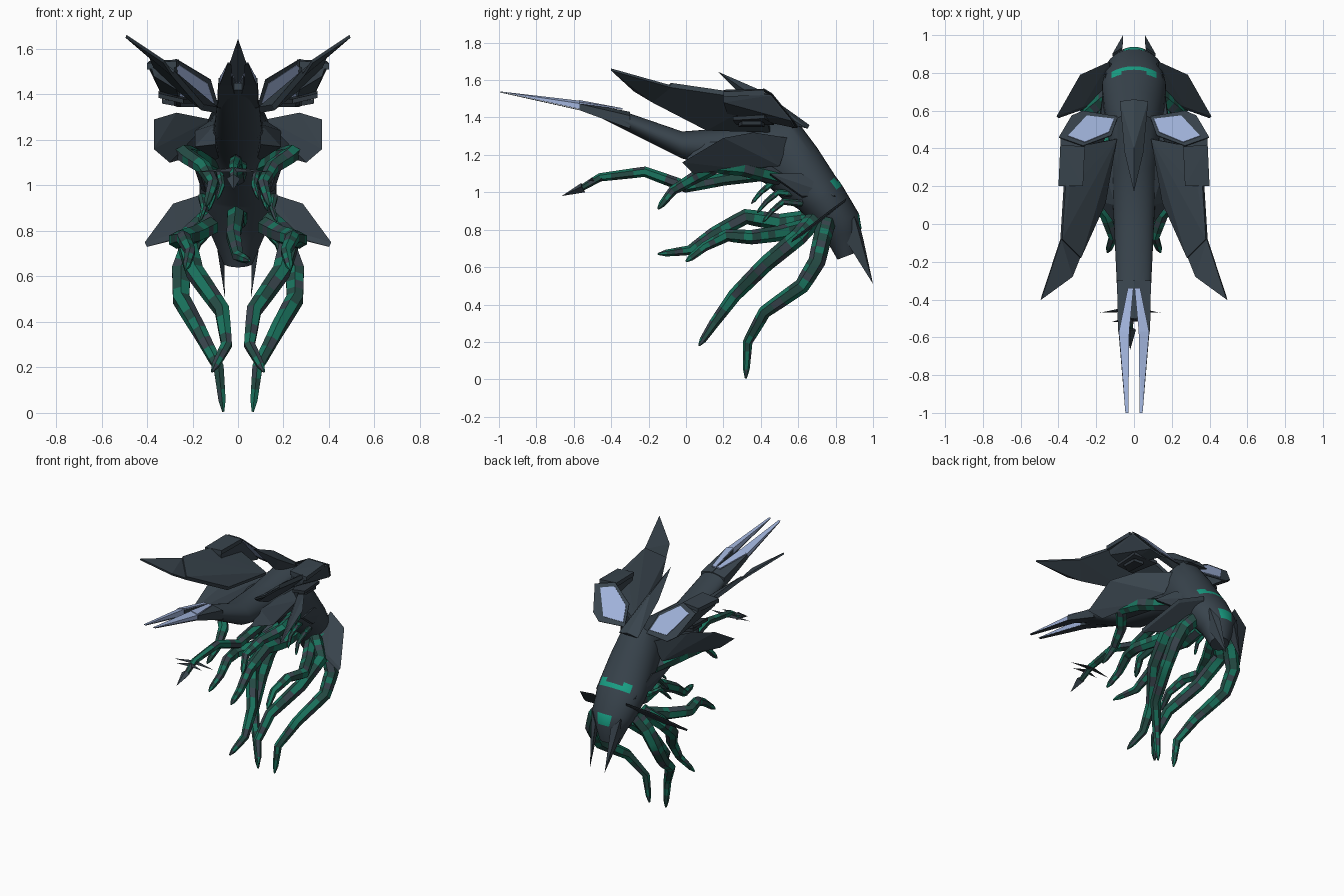
import bpy, bmesh, random
from math import sin, cos, pi
from mathutils import Vector

random.seed(4)
cube = bpy.data.objects.get("Cube")
if cube:
    bpy.data.objects.remove(cube, do_unlink=True)


def material(name, rgb):
    mat = bpy.data.materials.new(name)
    mat.use_nodes = True
    mat.diffuse_color = (*rgb, 1)
    mat.node_tree.nodes["Principled BSDF"].inputs["Base Color"].default_value = (*rgb, 1)
    return mat


slate = material("dark slate", (.04, .057, .073))
dark = material("near black slate", (.028, .038, .048))
pale = material("pale blue", (.36, .46, .72))
glow = material("bright green", (.01, .36, .24))
teal = material("deep green", (.01, .17, .11))
murk = material("murky green", (.018, .07, .058))


def finish(name, bm, mats, smooth=None):
    bmesh.ops.recalc_face_normals(bm, faces=bm.faces)
    mesh = bpy.data.meshes.new(name)
    bm.to_mesh(mesh)
    bm.free()
    obj = bpy.data.objects.new(name, mesh)
    bpy.context.collection.objects.link(obj)
    for mat in mats:
        mesh.materials.append(mat)
    if smooth:
        bpy.ops.object.select_all(action='DESELECT')
        obj.select_set(True)
        bpy.context.view_layer.objects.active = obj
        bpy.ops.object.shade_smooth_by_angle(angle=smooth)
    return obj


def hull(name, points, mat):
    """Faceted solid wrapped around the points."""
    bm = bmesh.new()
    for p in points:
        bm.verts.new(p)
    bmesh.ops.convex_hull(bm, input=bm.verts)
    loose = [v for v in bm.verts if not v.link_faces]
    bmesh.ops.delete(bm, geom=loose, context='VERTS')
    return finish(name, bm, [mat])


def flip(points, side):
    return [(p[0] * side, p[1], p[2]) for p in points]


def pair(name, points, mat, thick=None):
    """Left and right copies; thick turns an outline into a slab."""
    if thick:
        points = points + [tuple(Vector(p) + Vector(thick)) for p in points]
    for label, side in (("left", 1), ("right", -1)):
        hull(f"{name}_{label}", flip(points, side), mat)


def skin(bm, rings):
    """Join rings of vertices and cap the ends; returns faces by row."""
    n = len(rings[0])
    rows = [[bm.faces.new((a[i], a[(i + 1) % n], b[(i + 1) % n], b[i]))
             for i in range(n)] for a, b in zip(rings, rings[1:])]
    bm.faces.new(rings[0])
    bm.faces.new(rings[-1])
    return rows


def tentacle(name, points, radius, tip=.015):
    """Kinked tapering arm with mottled skin."""
    path, steps = [], 4
    for a, b in zip(points, points[1:]):
        path += [Vector(a).lerp(Vector(b), k / steps) for k in range(steps)]
    path.append(Vector(points[-1]))
    bm, rings, last = bmesh.new(), [], len(path) - 1
    for i, p in enumerate(path):
        t = (path[min(i + 1, last)] - path[max(i - 1, 0)]).normalized()
        u = t.cross(Vector((1, 0, 0))).normalized()
        v = t.cross(u)
        f = i / last
        r = (radius * (1 - f * f) + tip * f * f) * (.35 if i == last else 1)
        rings.append([bm.verts.new(p + r * (cos(k * pi / 3) * u + sin(k * pi / 3) * v))
                      for k in range(6)])
    for row in skin(bm, rings):
        for face in row:
            face.material_index = random.choice((0, 0, 1, 1, 2))
    finish(name, bm, [teal, murk, slate], .5)


# Body: back line and belly line (y, z each) plus half width
stations = [
    (-.5, 1.45, -.5, 1.42, .07), (-.34, 1.435, -.34, 1.34, .09),
    (-.02, 1.325, -.02, 1.18, .105), (.3, 1.35, .25, 1.12, .12),
    (.58, 1.4, .42, 1.05, .14), (.7, 1.24, .52, .96, .16),
    (.8, 1.085, .6, .91, .17), (.817, 1.063, .61, .9, .17), (.835, 1.037, .625, .885, .17),
    (.925, .885, .705, .8, .15), (.938, .81, .75, .745, .115),
    (.915, .68, .81, .64, .065)]
bm, rings, sides = bmesh.new(), [], 32
for ty, tz, by, bz, w in stations:
    mid = Vector((0, (ty + by) / 2, (tz + bz) / 2))
    up = Vector((0, (ty - by) / 2, (tz - bz) / 2))
    rings.append([bm.verts.new(mid + up * cos(a) + Vector((w * sin(a), 0, 0)))
                  for a in (2 * pi * i / sides for i in range(sides))])
# Glowing eye band with wider outer ends, and the tail patch
reach = {6: (.05, .12), 7: (0, .12), 9: (0, .055)}
for r, row in enumerate(skin(bm, rings)):
    for face in row:
        c = face.calc_center_median()
        low, high = reach.get(r, (0, 0))
        if low < abs(c.x) < high and c.y > .74:
            face.material_index = 1
finish("body", bm, [slate, glow], .6)

# Split beak: pale prongs with dark undersides in front of dark wedges
pair("beak_prong", [(.03, -1, 1.54), (.045, -1, 1.54), (.025, -.57, 1.49), (.08, -.57, 1.475),
                    (.028, -.57, 1.445), (.08, -.57, 1.445)], pale)
pair("prong_underside", [(.03, -.995, 1.538), (.046, -.995, 1.538),
                         (.026, -.57, 1.443), (.082, -.57, 1.443)], slate, (0, 0, -.004))
pair("beak_wedge", [(.025, -.57, 1.485), (.085, -.57, 1.473), (.025, -.57, 1.439),
                    (.085, -.57, 1.439), (0, -.3, 1.43), (.09, -.3, 1.41),
                    (.09, -.3, 1.34), (0, -.3, 1.34)], slate)
pair("beak_inlay", [(.025, -.57, 1.485), (.08, -.57, 1.474), (.05, -.48, 1.462),
                    (.033, -.34, 1.442), (.003, -.34, 1.442)], pale, (0, 0, .008))
pair("cheek", [(.08, .48, 1.1), (.19, .4, 1.24), (.19, .12, 1.17), (.1, 0, 1.18),
               (.1, .1, 1.27), (.1, .45, 1.3)], slate)

# Spike on the back
hull("dorsal_spike", [(0, .17, 1.645), (.05, .38, 1.5), (-.05, .38, 1.5),
                      (.075, .65, 1.34), (-.075, .65, 1.34), (0, .66, 1.36),
                      (0, .4, 1.545), (0, .42, 1.4)], slate)

# Swept wings
pair("wing_root", [(.1, .45, 1.32), (.16, .11, 1.33), (.29, -.18, 1.48),
                   (.39, -.08, 1.56), (.35, .18, 1.51), (.36, .4, 1.49)],
     slate, (-.01, 0, .025))
pair("wing_tip", [(.29, -.18, 1.48), (.33, -.28, 1.54), (.495, -.4, 1.65),
                  (.39, -.08, 1.56)], slate, (-.005, 0, .012))


def intake(outline, low, high):
    """Thin plate lying in the slanted plane at the back of the pod."""
    return [(x, y + d, 1.97 + .19 * x - 1.12 * y + d) for x, y in outline for d in (low, high)]


# Slanted frame with pale faces front and back, and the pod on its outer half
rim = [(.085, .57), (.27, .6), (.33, .575), (.398, .46), (.27, .415), (.12, .47)]
panel = [(.105, .555), (.25, .572), (.35, .465), (.26, .432), (.133, .485)]
pair("intake_frame", intake(rim, -.004, 0), slate)
pair("intake_panel", intake(panel, -.0055, .003), pale)
pair("wing_pod", intake([(.25, .59), (.33, .57), (.39, .46), (.27, .43)], -.012, -.006) +
     [(.27, .22, 1.42), (.37, .2, 1.48), (.385, .2, 1.53), (.28, .2, 1.535)], slate)
pair("pod_cover", [(.26, .41, 1.525), (.39, .42, 1.52), (.4, .2, 1.51), (.27, .2, 1.52)],
     slate, (0, 0, .028))
pair("wing_vane", [(.2, .47, 1.36), (.35, .42, 1.395), (.35, .25, 1.385), (.24, .27, 1.36)],
     dark, (0, 0, .02))
pair("vane_knob", [(.27, .42, 1.35), (.335, .4, 1.36), (.335, .3, 1.36), (.28, .28, 1.35)],
     dark, (0, 0, .02))

# Shoulder fins, lower fins, neck blades and tail spikes
pair("shoulder_fin", [(.12, .55, 1.29), (.27, .36, 1.32), (.37, .2, 1.29), (.37, -.02, 1.16),
                      (.3, .04, 1.1), (.25, .25, 1.13), (.16, .5, 1.14)], slate)
pair("lower_fin", [(.13, .86, .97), (.285, .79, .92), (.41, .57, .75),
                   (.27, .62, .79), (.13, .68, .82)], slate, (-.01, -.01, -.02))
pair("neck_blade", [(.15, .8, .98), (.17, .62, 1.1), (.2, .45, 1.1), (.16, .62, .98)],
     slate, (-.02, 0, -.01))
pair("tail_spike", [(.058, 1, .51), (.06, .935, .8), (.115, .9, .87),
                    (.1, .83, .78), (.06, .95, .74)], slate)

# Paired tentacles: path, thickness
arms = {
    "rear_tentacle": ([(.13, .75, .84), (.2, .73, .76), (.25, .7, .63), (.25, .62, .5),
                       (.17, .42, .36), (.085, .33, .2), (.065, .32, .005)], .05),
    "long_tentacle": ([(.13, .68, .85), (.23, .6, .76), (.19, .43, .62), (.07, .26, .45),
                       (.05, .15, .3), (.115, .07, .18)], .048),
    "side_tentacle": ([(.12, .65, .82), (.2, .5, .78), (.27, .35, .76), (.24, .22, .77),
                       (.21, .1, .71), (.23, 0, .63)], .043),
    "front_tentacle": ([(.1, .5, 1.08), (.2, .3, 1.13), (.24, .16, 1.14), (.15, .05, 1.08),
                        (.11, -.07, 1.01), (.14, -.15, .91)], .044)}
for name, (points, radius) in arms.items():
    for label, side in (("left", 1), ("right", -1)):
        tentacle(f"{name}_{label}", flip(points, side), radius)

# Small feelers round the mouth
for i in range(3):
    for label, side in (("left", 1), ("right", -1)):
        x, y, z = .05 + .04 * i, .56 + .03 * i, 1.04 - .05 * i
        tentacle(f"feeler_{i}_{label}", flip([(x, y, z), (x + .03, y - .1, z + .01),
                 (x + .02, y - .16, z - .04), (x + .04, y - .21, z - .1)], side), .018, .008)

# Central tentacles
tentacle("lower_centre_tentacle", [(0, .66, .86), (-.01, .5, .84), (-.01, .32, .87),
         (-.02, .15, .78), (0, .02, .69), (.05, -.15, .67)], .046)
tentacle("barbed_tentacle", [(0, .45, 1.1), (.01, .2, 1.07), (0, 0, 1.03), (-.01, -.22, 1.11),
         (-.02, -.46, 1.08), (-.02, -.58, 1.01)], .035)
hull("barb_tip", [(-.02, -.665, .98), (.01, -.56, 1.03), (-.05, -.56, 1.03),
                  (-.02, -.54, 1), (-.02, -.56, 1.05)], slate)
for label, side in (("left", 1), ("right", -1)):
    for i, y in enumerate((-.45, -.5)):
        hull(f"barb_{i}_{label}", [(side * (.16 - .06 * i) - .02, y - .02, 1.06),
             (-.02, y - .015, 1.06), (-.02, y + .015, 1.06), (-.02, y, 1.08)], dark)
